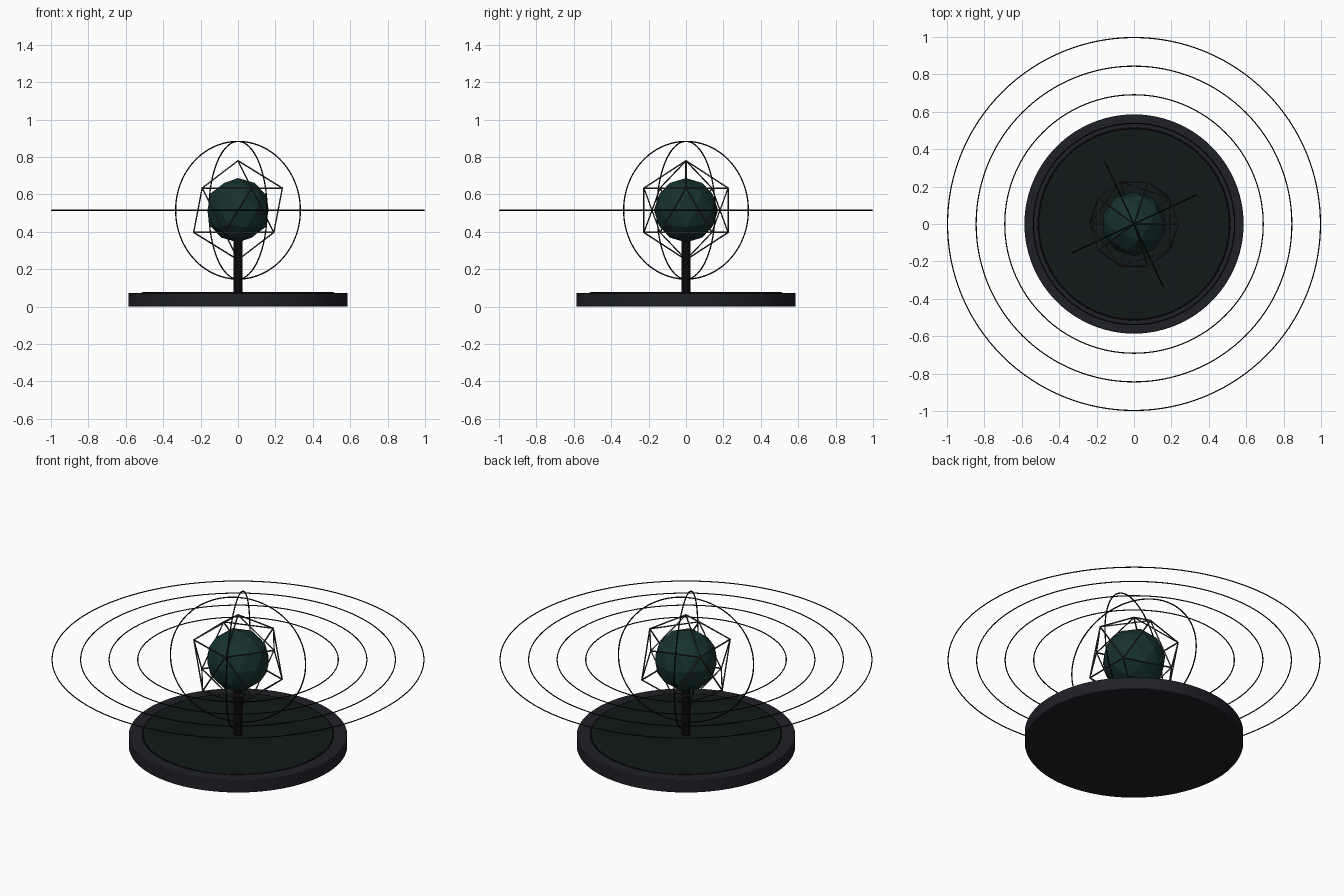
import bpy, math

if "Cube" in bpy.data.objects:
    bpy.data.objects.remove(bpy.data.objects["Cube"])

CZ = 0.515  # height of the core centre


def material(name, rgb):
    m = bpy.data.materials.new(name)
    m.diffuse_color = (*rgb, 1)
    m.use_nodes = True
    m.node_tree.nodes["Principled BSDF"].inputs["Base Color"].default_value = m.diffuse_color
    return m


dark = material("dark_grey", (0.014, 0.015, 0.020))
black = material("black", (0.003, 0.003, 0.003))
panel = material("deep_green", (0.005, 0.011, 0.010))
green = material("core_green", (0.008, 0.032, 0.028))
wire = material("cage_grey", (0.035, 0.035, 0.038))


def finish(name, mat, smooth=True):
    o = bpy.context.object
    o.name = name
    o.data.materials.append(mat)
    if smooth:
        bpy.ops.object.shade_smooth_by_angle(angle=math.radians(35))
    return o


def cylinder(name, r, z0, z1, mat, sides, bevel=0):
    bpy.ops.mesh.primitive_cylinder_add(vertices=sides, radius=r, depth=z1 - z0,
                                        location=(0, 0, (z0 + z1) / 2))
    o = finish(name, mat)
    if bevel:
        b = o.modifiers.new("edge", 'BEVEL')
        b.width, b.segments = bevel, 2
    return o


def ring(name, r, tube, z, mat, rot=(0, 0, 0)):
    bpy.ops.mesh.primitive_torus_add(major_radius=r, minor_radius=tube, major_segments=128,
                                     minor_segments=8, location=(0, 0, z), rotation=rot)
    return finish(name, mat)


# Base with inset panel, trim and post
cylinder("base", 0.586, 0, 0.073, dark, 96, 0.004)
cylinder("base_panel", 0.51, 0.06, 0.075, panel, 96)
ring("panel_trim", 0.51, 0.007, 0.07, black)
cylinder("post", 0.023, 0.07, 0.36, black, 24)

# Faceted core
bpy.ops.mesh.primitive_ico_sphere_add(subdivisions=2, radius=0.172, location=(0, 0, CZ))
finish("core", green, False)

# Icosahedral wire cage
bpy.ops.mesh.primitive_ico_sphere_add(subdivisions=1, radius=0.265, location=(0, 0, CZ))
cage = finish("cage", wire, False)
w = cage.modifiers.new("struts", 'WIREFRAME')
w.thickness, w.offset, w.use_even_offset = 0.009, 0, True

# Two crossed upright rings
for i in range(2):
    ring(f"upright_ring_{i + 1}", 0.368, 0.0035, CZ, black,
         (math.pi / 2, 0, math.radians(25 + 90 * i)))

# Level orbit rings
for i, r in enumerate((0.538, 0.691, 0.844, 0.997)):
    ring(f"orbit_ring_{i + 1}", r, 0.003, CZ, black)
